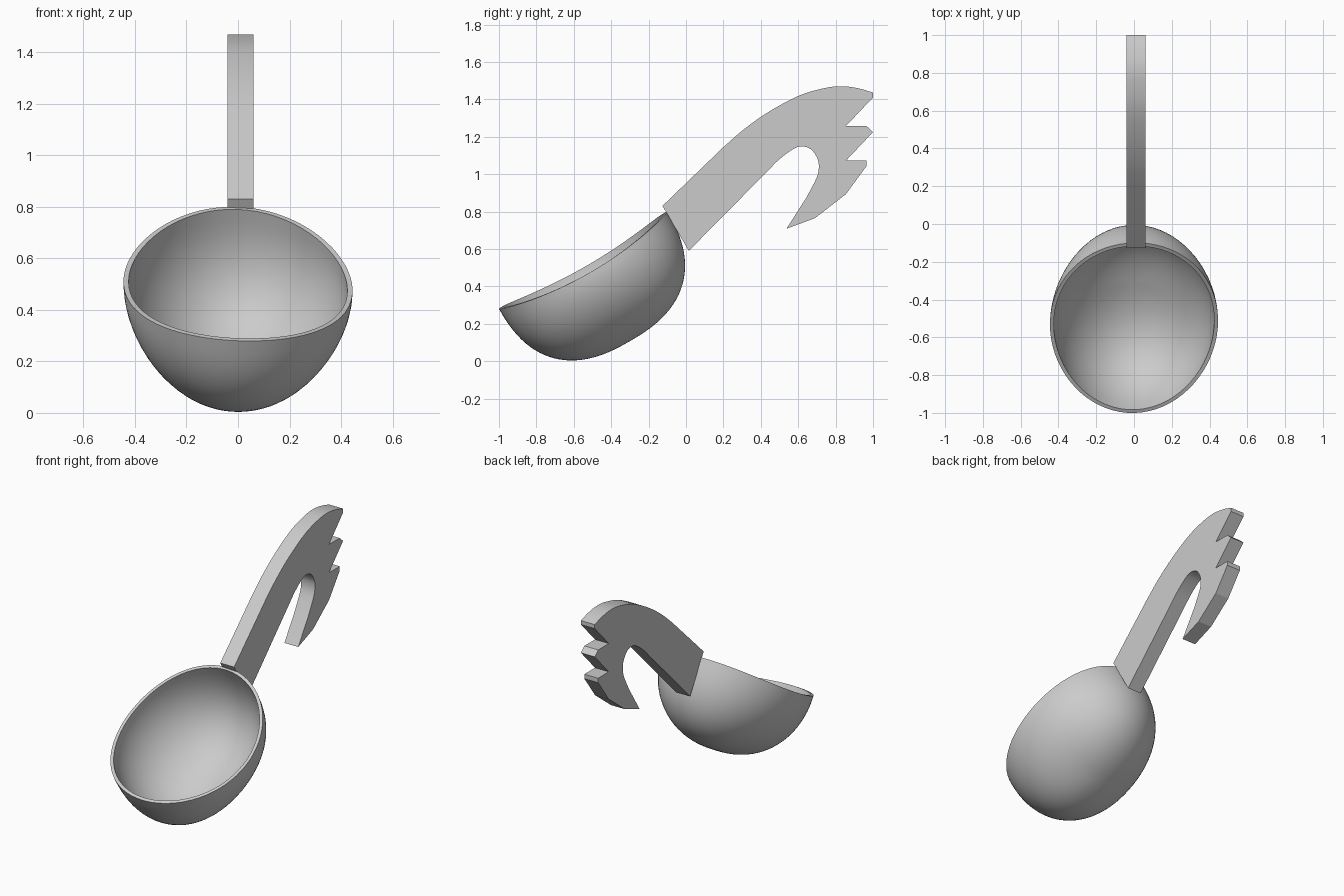
import bpy, bmesh, math
from mathutils import Vector

cube = bpy.data.objects.get("Cube")
if cube:
    bpy.data.objects.remove(cube, do_unlink=True)

grey = bpy.data.materials.new("plain_grey")
grey.use_nodes = True
colour = (0.6, 0.6, 0.6, 1)
grey.diffuse_color = colour
grey.node_tree.nodes["Principled BSDF"].inputs["Base Color"].default_value = colour


def finish(bm, name, angle):
    bmesh.ops.recalc_face_normals(bm, faces=bm.faces)
    mesh = bpy.data.meshes.new(name)
    bm.to_mesh(mesh)
    bm.free()
    mesh.materials.append(grey)
    obj = bpy.data.objects.new(name, mesh)
    bpy.context.collection.objects.link(obj)
    bpy.ops.object.select_all(action='DESELECT')
    obj.select_set(True)
    bpy.context.view_layer.objects.active = obj
    bpy.ops.object.shade_smooth_by_angle(angle=math.radians(angle))
    return obj


# Bowl: tilted half superellipsoid with a thin wall and a sagging rim
SEGMENTS, RINGS = 72, 24
TILT = math.radians(30)
CENTRE = Vector((0, -0.55, 0.54))
WIDTH, LENGTH, DEPTH, WALL = 0.445, 0.52, 0.5, 0.02


def bowl_point(s, theta, inset):
    power = 2 + 0.5 * math.cos(theta) ** 2
    phi = s * math.pi / 2
    r = math.sin(phi) ** (2 / power)
    h = -(DEPTH - inset) * max(math.cos(phi), 0) ** (2 / power)
    x = (WIDTH - inset) * r * math.sin(theta)
    a = (LENGTH - inset) * r * math.cos(theta)
    sag = -0.055 * math.sin(theta) ** 2 - 0.02 * math.sin(theta)
    h += sag * s ** 3
    return CENTRE + Vector((x, a * math.cos(TILT) - h * math.sin(TILT),
                            a * math.sin(TILT) + h * math.cos(TILT)))


bm = bmesh.new()
rims = []
for inset in (0, WALL):
    pole = bm.verts.new(bowl_point(0, 0, inset))
    previous = None
    for i in range(1, RINGS + 1):
        ring = [bm.verts.new(bowl_point(i / RINGS, math.tau * j / SEGMENTS, inset))
                for j in range(SEGMENTS)]
        for j in range(SEGMENTS):
            k = (j + 1) % SEGMENTS
            if previous:
                bm.faces.new((previous[j], previous[k], ring[k], ring[j]))
            else:
                bm.faces.new((pole, ring[k], ring[j]))
        previous = ring
    rims.append(previous)
outer, inner = rims
for j in range(SEGMENTS):
    k = (j + 1) % SEGMENTS
    bm.faces.new((outer[j], outer[k], inner[k], inner[j]))
finish(bm, "bowl", 40)


# Handle: flat plate with a curved back, a hook and three notched tips
def smooth_run(points, steps=4):
    pts = [Vector(p) for p in points]
    pts = [2 * pts[0] - pts[1]] + pts + [2 * pts[-1] - pts[-2]]
    out = []
    for p0, p1, p2, p3 in zip(pts, pts[1:], pts[2:], pts[3:]):
        for n in range(steps):
            t = n / steps
            out.append(0.5 * (2 * p1 + (p2 - p0) * t
                              + (2 * p0 - 5 * p1 + 4 * p2 - p3) * t ** 2
                              + (3 * p1 - p0 - 3 * p2 + p3) * t ** 3))
    return out + [pts[-2]]


back = [(0.195, 1.14), (0.31, 1.24), (0.445, 1.335), (0.605, 1.42),
        (0.74, 1.46), (0.835, 1.47), (0.925, 1.458), (1, 1.436)]
tips = [(1, 1.41), (0.855, 1.257), (0.965, 1.257), (1, 1.225),
        (0.855, 1.072), (0.965, 1.072), (0.965, 1.043), (0.855, 0.893),
        (0.69, 0.765), (0.537, 0.708)]
hook = [(0.645, 0.877), (0.7, 0.985), (0.71, 1.05), (0.697, 1.095),
        (0.665, 1.135), (0.62, 1.148), (0.575, 1.135), (0.5, 1.08), (0.43, 1.01)]
outline = ([(-0.126, 0.83)] + smooth_run(back) + tips
           + smooth_run(hook) + [(0.015, 0.59)])

bm = bmesh.new()
side = bm.faces.new([bm.verts.new((-0.04, y, z)) for y, z in outline])
extruded = bmesh.ops.extrude_face_region(bm, geom=[side])["geom"]
bmesh.ops.translate(bm, vec=(0.1, 0, 0),
                    verts=[v for v in extruded if isinstance(v, bmesh.types.BMVert)])
finish(bm, "handle", 14)
